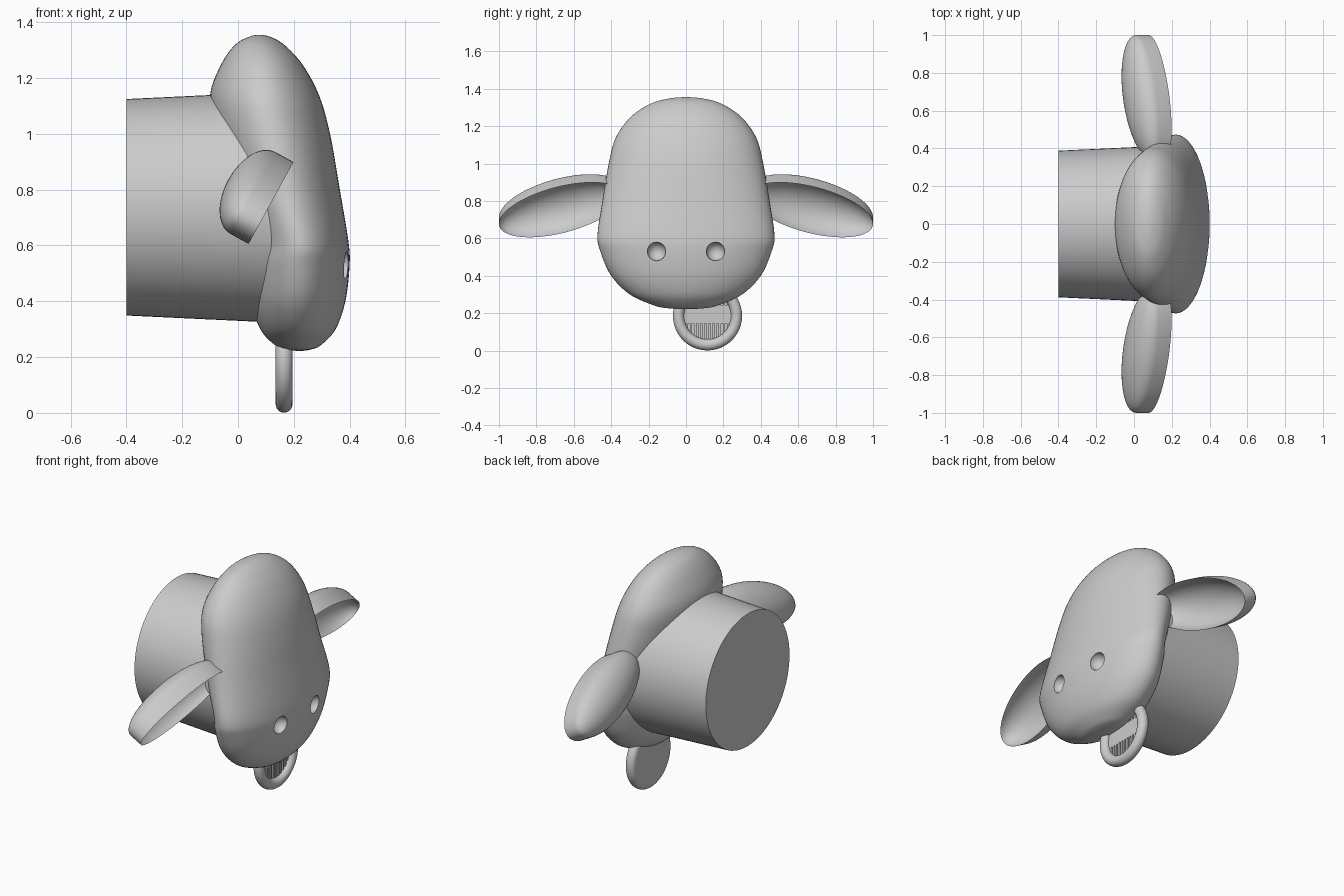
import bpy, bmesh
from math import sin, cos, pi, radians, sqrt
from mathutils import Vector

cube = bpy.data.objects.get("Cube")
if cube:
    bpy.data.objects.remove(cube, do_unlink=True)

# One plain grey for everything
grey = bpy.data.materials.new("plain_grey")
grey.use_nodes = True
grey.diffuse_color = (0.6, 0.6, 0.6, 1)
grey.node_tree.nodes["Principled BSDF"].inputs["Base Color"].default_value = (0.6, 0.6, 0.6, 1)


def make_object(name, bm):
    bmesh.ops.remove_doubles(bm, verts=bm.verts, dist=1e-5)
    bmesh.ops.recalc_face_normals(bm, faces=bm.faces)
    mesh = bpy.data.meshes.new(name)
    bm.to_mesh(mesh)
    bm.free()
    mesh.materials.append(grey)
    obj = bpy.data.objects.new(name, mesh)
    bpy.context.collection.objects.link(obj)
    return obj


def select(obj):
    bpy.ops.object.select_all(action='DESELECT')
    obj.select_set(True)
    bpy.context.view_layer.objects.active = obj


def smooth(obj):
    select(obj)
    bpy.ops.object.shade_smooth_by_angle(angle=radians(35))


def loft(name, profile, place, sides=64):
    """Skin closed rings; place(row, angle) gives each ring point."""
    bm = bmesh.new()
    rings = [[bm.verts.new(place(row, 2 * pi * i / sides)) for i in range(sides)]
             for row in profile]
    for low, high in zip(rings, rings[1:]):
        for i in range(sides):
            j = (i + 1) % sides
            bm.faces.new((low[i], low[j], high[j], high[i]))
    bmesh.ops.dissolve_degenerate(bm, edges=bm.edges, dist=1e-6)
    return make_object(name, bm)


def spline(rows, steps):
    """Smooth curve through the rows, closing flat over both poles."""
    def ghost(r):
        return (r[0], r[2], r[1], -r[3])
    pts = [Vector(r) for r in [ghost(rows[1])] + rows + [ghost(rows[-2])]]
    out = []
    for a, b, c, d in zip(pts, pts[1:], pts[2:], pts[3:]):
        for k in range(steps):
            t = k / steps
            out.append(b + (c - a) * (t / 2) + (2 * a - 5 * b + 4 * c - d) * (t * t / 2)
                       + (3 * b - a - 3 * c + d) * (t ** 3 / 2))
    return out + [pts[-2]]


# Head: elliptical slices, each row is height, back x, front x, half width
head_rows = [
    (.222, .22, .22, 0), (.228, .175, .265, .11), (.245, .13, .3, .18),
    (.3, .08, .35, .3), (.4, .045, .385, .4), (.53, .037, .4, .458),
    (.62, .04, .395, .473), (.8, -.025, .365, .447), (1, -.085, .33, .413),
    (1.14, -.1, .29, .375), (1.25, -.06, .23, .295), (1.32, -.01, .165, .19),
    (1.348, .04, .115, .09), (1.355, .077, .077, 0)]
head = loft("head", spline(head_rows, 5),
            lambda r, a: ((r[1] + r[2]) / 2 + (r[2] - r[1]) / 2 * cos(a), r[3] * sin(a), r[0]))

# Nostrils: round hollows cut into the muzzle
for side in (-1, 1):
    bpy.ops.mesh.primitive_uv_sphere_add(segments=32, ring_count=16, radius=.05,
                                         location=(.388, side * .158, .53))
    cutter = bpy.context.object
    cutter.name = "nostril_cutter"
    cutter.data.materials.append(grey)
    select(head)
    cut = head.modifiers.new("nostril", 'BOOLEAN')
    cut.operation = 'DIFFERENCE'
    cut.solver = 'EXACT'
    cut.object = cutter
    bpy.ops.object.modifier_apply(modifier=cut.name)
    bpy.data.objects.remove(cutter, do_unlink=True)
smooth(head)

# Neck: slightly flared drum with a flat back
neck = loft("neck", [(-.4, 0), (-.4, .388), (.17, .415), (.17, 0)],
            lambda r, a: (r[0], r[1] * cos(a), .737 + r[1] * sin(a)))
smooth(neck)

# Ears: domed back, short rim wall, hollow front
quarter = [k * pi / 24 for k in range(13)]
ear_rows = [(-.075 - .1 * cos(t), sin(t)) for t in quarter]
ear_rows += [(-.13 * cos(t), sin(t)) for t in reversed(quarter)]
normal = Vector((.875, 0, -.48))
upward = Vector((.48, 0, .875))
droop = radians(17.4)
for label, side in (("left_ear", 1), ("right_ear", -1)):
    def ear_point(row, a):
        u, v = .343 * row[1] * cos(a), .139 * row[1] * sin(a)
        out = Vector((0, side * (u * cos(droop) + v * sin(droop)), 0))
        return (Vector((.1185, side * .67, .7525)) + out + normal * row[0]
                + upward * (v * cos(droop) - u * sin(droop)))
    smooth(loft(label, ear_rows, ear_point))

# Medallion under the chin: flat back, rounded raised rim, sunken face
mid_y, mid_z = .115, .186
arc = [pi - k * radians(15) for k in range(21)]
coin_rows = [(.135, 0)] + [(.165 + .03 * cos(t), .155 + .03 * sin(t)) for t in arc] + [(.15, 0)]
medallion = loft("medallion", coin_rows,
                 lambda r, a: (r[0], mid_y + r[1] * cos(a), mid_z + r[1] * sin(a)), 48)
smooth(medallion)


def add_box(bm, low, high):
    low, high = Vector(low), Vector(high)
    verts = bmesh.ops.create_cube(bm, size=1)["verts"]
    for v in verts:
        v.co = (low + high) / 2 + Vector(p * q for p, q in zip(v.co, high - low))


# Medallion relief: plain band across the middle, upright ribs above and below
band_low, band_high = mid_z - .04, mid_z + .055
bm = bmesh.new()
add_box(bm, (.145, mid_y - .125, band_low), (.168, mid_y + .125, band_high))
make_object("medallion_band", bm)

bm = bmesh.new()
for k in range(-5, 6):
    y = mid_y + k * .022
    reach = sqrt(.13 ** 2 - (k * .022) ** 2)
    if reach > .06:
        add_box(bm, (.145, y - .006, mid_z - reach), (.168, y + .006, band_low))
        add_box(bm, (.145, y - .006, band_high), (.168, y + .006, mid_z + reach))
make_object("medallion_ribs", bm)
